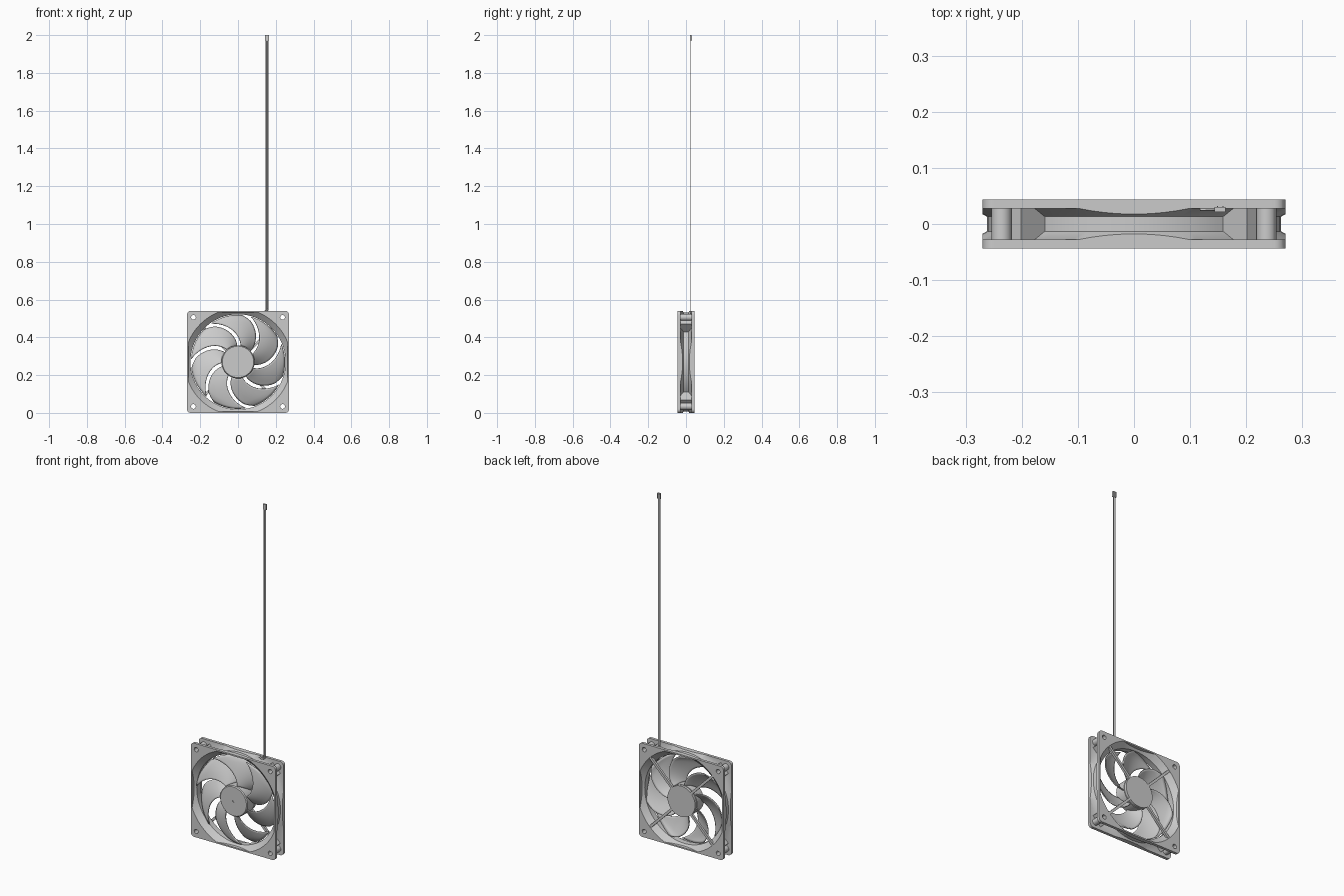
import bpy, bmesh, math
from mathutils import Matrix, Vector

if "Cube" in bpy.data.objects:
    bpy.data.objects.remove(bpy.data.objects["Cube"])

CZ = 0.27      # fan axis height
H = 0.044      # half depth


def make(name, bm):
    bmesh.ops.recalc_face_normals(bm, faces=bm.faces[:])
    me = bpy.data.meshes.new(name)
    bm.to_mesh(me)
    bm.free()
    ob = bpy.data.objects.new(name, me)
    bpy.context.collection.objects.link(ob)
    return ob


def lathe(name, prof, n=96, at=(0, 0)):
    """Revolve (radius, y) points around the y axis; the profile starts and ends at radius 0."""
    bm = bmesh.new()
    vs = [bm.verts.new((r, y, 0)) for r, y in prof]
    es = [bm.edges.new(p) for p in zip(vs, vs[1:])]
    bmesh.ops.spin(bm, geom=vs + es, cent=(0, 0, 0), axis=(0, 1, 0),
                   angle=2 * math.pi, steps=n, use_duplicate=False)
    bmesh.ops.remove_doubles(bm, verts=bm.verts[:], dist=1e-5)
    bmesh.ops.translate(bm, verts=bm.verts[:], vec=(at[0], 0, at[1]))
    return make(name, bm)


def box(name, size, loc=(0, 0, 0), turn=0, round_r=0):
    """Box turned around the y axis, optionally with rounded y-parallel edges."""
    bm = bmesh.new()
    bmesh.ops.create_cube(bm, size=1)
    bmesh.ops.scale(bm, verts=bm.verts[:], vec=size)
    if round_r:
        es = [e for e in bm.edges if abs(e.verts[0].co.y - e.verts[1].co.y) > 1e-4]
        bmesh.ops.bevel(bm, geom=es, offset=round_r, segments=8, profile=0.5, affect='EDGES')
    bmesh.ops.translate(bm, verts=bm.verts[:], vec=loc)
    bmesh.ops.rotate(bm, verts=bm.verts[:], matrix=Matrix.Rotation(turn, 3, 'Y'))
    return make(name, bm)


def boolean(ob, cutter, op):
    m = ob.modifiers.new("cut", 'BOOLEAN')
    m.object, m.operation, m.solver = cutter, op, 'EXACT'
    dg = bpy.context.evaluated_depsgraph_get()
    me = bpy.data.meshes.new_from_object(ob.evaluated_get(dg))
    ob.modifiers.clear()
    ob.data = me
    bpy.data.objects.remove(cutter)


def smooth(ob, angle=30):
    bpy.ops.object.select_all(action='DESELECT')
    ob.select_set(True)
    bpy.context.view_layer.objects.active = ob
    bpy.ops.object.shade_smooth_by_angle(angle=math.radians(angle))


def cylinder(r, y0, y1, at):
    return lathe("post", [(0, y0), (r, y0), (r, y1), (0, y1)], 24, at)


# Frame: waisted duct clipped to a rounded square, which leaves two flanges
frame = lathe("frame", [(0, -H), (0.45, -H), (0.45, -0.028), (0.288, -0.028), (0.262, -0.013),
                        (0.262, 0.013), (0.288, 0.028), (0.45, 0.028), (0.45, H), (0, H)])
boolean(frame, box("clip", (0.54, 0.2, 0.54), round_r=0.02), 'INTERSECT')
corners = [(sx * 0.236, sz * 0.236) for sx in (-1, 1) for sz in (-1, 1)]

# Corner gussets and screw posts between the flanges
for k in range(4):
    boolean(frame, box("gusset", (0.08, 0.064, 0.07), (0.28, 0, 0), math.radians(45 + 90 * k)), 'UNION')
for c in corners:
    boolean(frame, cylinder(0.018, -0.034, 0.034, c), 'UNION')

# Flared bore and screw holes
bore = lathe("bore", [(0, -0.05), (0.289, -0.05), (0.252, -0.016), (0.252, 0.016),
                      (0.289, 0.05), (0, 0.05)])
boolean(bore, box("bore_clip", (0.524, 0.2, 0.524)), 'INTERSECT')
boolean(frame, bore, 'DIFFERENCE')
for c in corners:
    boolean(frame, cylinder(0.0125, -0.06, 0.06, c), 'DIFFERENCE')

# Rear motor mount and its struts
mount = lathe("motor_mount", [(0, 0.029), (0.088, 0.029), (0.088, 0.043), (0, 0.043)])
struts = [box("strut", (0.21, 0.013, 0.014), (0.185, 0.0365, 0), math.radians(45 + 90 * k))
          for k in range(4)]

# Rotor hub with a chamfered rim and a centre dimple
hub = lathe("rotor_hub", [(0, -0.038), (0.005, -0.038), (0.005, -0.042), (0.083, -0.042),
                          (0.088, -0.037), (0.088, 0.025), (0, 0.025)])


# Swept, pitched fan blades
def blade(base):
    bm = bmesh.new()
    NR, NC = 14, 12
    rows = []
    for i in range(NR + 1):
        t = i / NR
        r = 0.084 + 0.164 * t
        a0 = 38 * t ** 1.5 + 5 * max(0, t - 0.85) / 0.15
        a1 = 38 + 45 * t ** 1.3
        row = []
        for j in range(NC + 1):
            u = j / NC
            a = math.radians(base + a0 + (a1 - a0) * u)
            y = (0.024 - 0.052 * u) * (1 - 0.15 * t) - 0.006 * math.sin(math.pi * u)
            row.append(bm.verts.new((r * math.cos(a), y, r * math.sin(a))))
        rows.append(row)
    for p, q in zip(rows, rows[1:]):
        for j in range(NC):
            bm.faces.new((p[j], p[j + 1], q[j + 1], q[j]))
    ob = make("blade", bm)
    m = ob.modifiers.new("thickness", 'SOLIDIFY')
    m.thickness, m.offset = 0.005, 0
    return ob


blades = [blade(145 + k * 360 / 7) for k in range(7)]

for ob in [frame, mount, hub] + struts + blades:
    ob.location.z = CZ
    smooth(ob)

# Four-wire flat cable leaving the frame sideways and turning up
for i in range(4):
    x = 0.1475 + i * 0.004
    R = 0.014 + i * 0.004
    cx, cz = 0.1335, 0.551
    pts = [(0.118, cz - R)]
    pts += [(cx + R * math.sin(a), cz - R * math.cos(a))
            for a in [math.pi / 2 * k / 8 for k in range(9)]]
    pts.append((x, 1.975))
    cu = bpy.data.curves.new("wire", 'CURVE')
    cu.dimensions = '3D'
    cu.bevel_depth, cu.bevel_resolution, cu.use_fill_caps = 0.0021, 2, True
    sp = cu.splines.new('POLY')
    sp.points.add(len(pts) - 1)
    for p, (px, pz) in zip(sp.points, pts):
        p.co = (px, 0.0255, pz, 1)
    bpy.context.collection.objects.link(bpy.data.objects.new("wire", cu))

# Cable plug with two side keys
box("plug", (0.020, 0.009, 0.032), (0.1535, 0.0255, 1.984))
for dx in (-0.005, 0.005):
    box("plug_key", (0.002, 0.003, 0.026), (0.1535 + dx, 0.031, 1.984))
